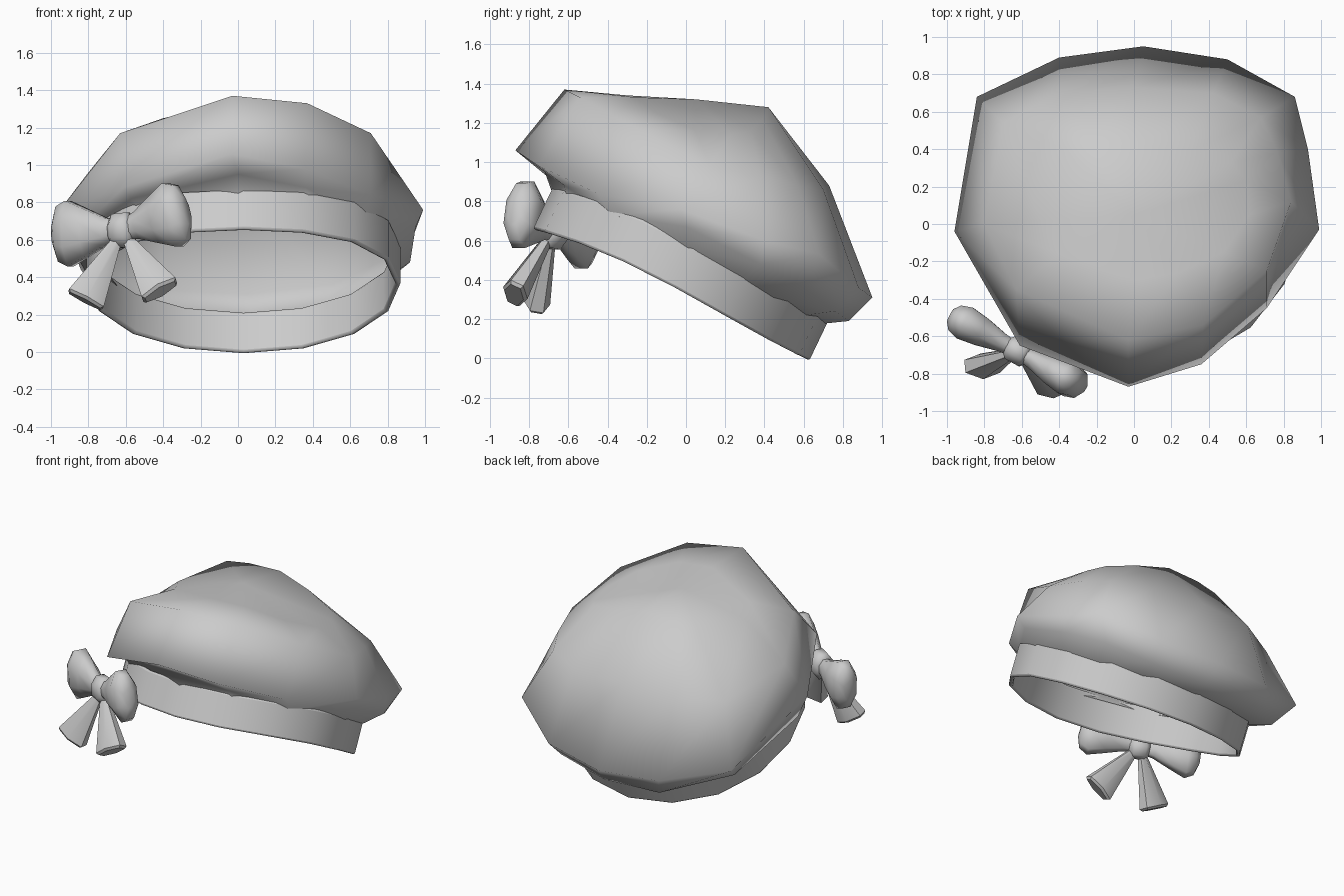
import bpy, bmesh
from math import sin, cos, pi, atan2, radians
from mathutils import Vector

cube = bpy.data.objects.get("Cube")
if cube:
    bpy.data.objects.remove(cube)

# One plain cloth colour
cloth = bpy.data.materials.new("grey cloth")
cloth.use_nodes = True
GREY = (0.6, 0.6, 0.6, 1)
cloth.diffuse_color = GREY
cloth.node_tree.nodes["Principled BSDF"].inputs["Base Color"].default_value = GREY


def build(name, rings, smooth, caps=(), close=False, tip=None):
    """Skin a list of equal-length vertex rings into an object."""
    bm = bmesh.new()
    loops = [[bm.verts.new(p) for p in ring] for ring in rings]
    n = len(loops[0])
    pairs = list(zip(loops, loops[1:]))
    if close:
        pairs.append((loops[-1], loops[0]))
    for low, high in pairs:
        for i in range(n):
            j = (i + 1) % n
            bm.faces.new((low[i], low[j], high[j], high[i]))
    for c in caps:
        bm.faces.new(loops[c])
    if tip:
        top = bm.verts.new(tip)
        for i in range(n):
            bm.faces.new((loops[-1][i], loops[-1][(i + 1) % n], top))
    bmesh.ops.recalc_face_normals(bm, faces=bm.faces)
    mesh = bpy.data.meshes.new(name)
    bm.to_mesh(mesh)
    bm.free()
    mesh.materials.append(cloth)
    obj = bpy.data.objects.new(name, mesh)
    bpy.context.collection.objects.link(obj)
    bpy.ops.object.select_all(action='DESELECT')
    obj.select_set(True)
    bpy.context.view_layer.objects.active = obj
    bpy.ops.object.shade_smooth_by_angle(angle=radians(smooth))
    return obj


# Headband: a tilted oval, gently bowed upward at the front corners
TILT = radians(25.5)
BACK = Vector((0, cos(TILT), -sin(TILT)))
UP = Vector((0, sin(TILT), cos(TILT)))
BAND_CENTRE = Vector((0.03, -0.075, 0.325))


def band_point(a, height, inset=0.0):
    p = BAND_CENTRE + Vector(((0.84 - inset) * sin(a), 0, 0))
    bow = 0.04 * sin(a) ** 2 * (1 + cos(a))
    return p - BACK * (0.78 - inset) * cos(a) + UP * (height + bow)


def band_ring(height, inset):
    return [band_point(2 * pi * i / 16, height, inset) for i in range(16)]


band = build("headband", [band_ring(0, 0), band_ring(0.235, 0),
                          band_ring(0.235, 0.03), band_ring(0, 0.03)], 50, close=True)
bevel = band.modifiers.new("soft rim", 'BEVEL')
bevel.width, bevel.segments = 0.012, 2
bevel.limit_method = 'ANGLE'
bevel.angle_limit = radians(50)

# Crown: hem, widest, shoulder and top rings, front first, going round by +x
hem = [(0, -0.72, 0.95), (0.36, -0.62, 0.88), (0.68, -0.38, 0.73),
       (0.95, 0, 0.67), (0.92, 0.38, 0.48), (0.76, 0.62, 0.35),
       (0.48, 0.76, 0.24), (0.08, 0.83, 0.19), (-0.35, 0.81, 0.2),
       (-0.76, 0.52, 0.33), (-0.91, 0, 0.6), (-0.57, -0.5, 0.82)]
widest = [(-0.03, -0.87, 1.06), (0.36, -0.75, 0.98), (0.71, -0.45, 0.84),
          (0.99, -0.03, 0.76), (0.93, 0.4, 0.6), (0.86, 0.68, 0.53),
          (0.5, 0.88, 0.36), (0.05, 0.95, 0.31), (-0.4, 0.89, 0.33),
          (-0.84, 0.68, 0.44), (-0.96, -0.04, 0.75), (-0.61, -0.65, 0.88)]
shoulder = [(-0.03, -0.62, 1.37), (0.37, -0.54, 1.33), (0.71, -0.25, 1.17),
            (0.84, 0.12, 0.98), (0.77, 0.38, 0.93), (0.68, 0.57, 0.88),
            (0.42, 0.7, 0.86), (0, 0.73, 0.88), (-0.4, 0.7, 0.88),
            (-0.7, 0.54, 0.86), (-0.8, 0, 0.96), (-0.63, -0.35, 1.17)]
plateau = [(0, -0.3, 1.34), (0.24, -0.26, 1.33), (0.48, -0.15, 1.25),
           (0.62, 0.05, 1.16), (0.6, 0.23, 1.14), (0.52, 0.33, 1.16),
           (0.3, 0.39, 1.22), (0.05, 0.42, 1.28), (-0.2, 0.42, 1.27),
           (-0.37, 0.4, 1.25), (-0.5, 0.02, 1.21), (-0.4, -0.16, 1.25)]
seam = [band_point(atan2(x, -y), 0.2, 0.015) for x, y, z in widest]
build("crown", [seam, hem, widest, shoulder, plateau], 180, tip=(0, 0.05, 1.32))

# Bow
KNOT = Vector((-0.62, -0.68, 0.65))


def loft(name, direction, wide, stations, sides, smooth):
    """Oval sections (distance, half width, half thickness) along a direction."""
    d = Vector(direction).normalized()
    w = Vector(wide)
    w = (w - d * w.dot(d)).normalized()
    t = d.cross(w)
    turn = [2 * pi * (i + 0.5) / sides for i in range(sides)]
    rings = [[KNOT + d * s + w * a * cos(k) + t * b * sin(k) for k in turn]
             for s, a, b in stations]
    return build(name, rings, smooth, caps=(0, -1))


LOBE = [(0.03, 0.06, 0.045), (0.1, 0.08, 0.055), (0.22, 0.14, 0.085),
        (0.32, 0.19, 0.1), (0.38, 0.16, 0.08), (0.41, 0.08, 0.04)]
TAIL = [(0.04, 0.025, 0.025), (0.42, 0.12, 0.07), (0.435, 0.105, 0.055)]
for side, lobe_dir, tail_dir, tail_wide in (
        ("left", (0.36, -0.2, 0.11), (0.22, -0.21, -0.35), (1, 0, 0.35)),
        ("right", (-0.34, 0.18, -0.02), (-0.19, -0.08, -0.36), (1, 0, -0.5))):
    loft(side + "_bow_lobe", lobe_dir, (0, 0, 1), LOBE, 8, 60)
    loft(side + "_bow_tail", tail_dir, tail_wide, TAIL, 6, 45)
loft("bow_knot", (0.86, -0.47, 0.1), (0, 0, 1),
     [(-0.07, 0.06, 0.045), (-0.04, 0.1, 0.075), (0.04, 0.1, 0.075), (0.07, 0.06, 0.045)], 8, 60)
